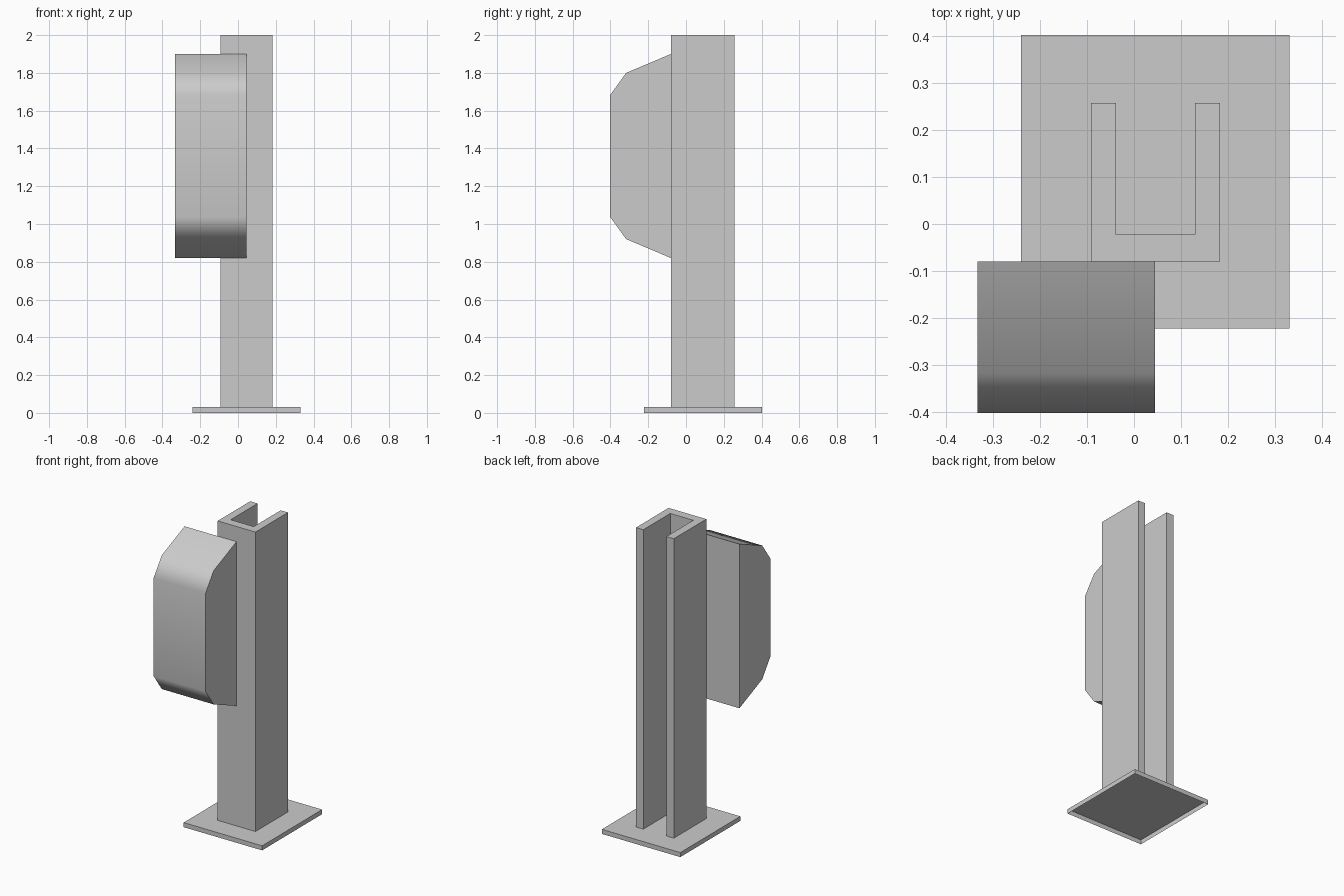
import bpy, bmesh
from math import radians
from mathutils import Vector

if "Cube" in bpy.data.objects:
    bpy.data.objects.remove(bpy.data.objects["Cube"])


def prism(name, outline, offset, open_start=False):
    """Sweep a flat outline along an offset; optionally leave the start open."""
    bm = bmesh.new()
    start = bm.faces.new([bm.verts.new(p) for p in outline])
    # Keep the starting cap, then extrude a copy of it
    result = bmesh.ops.extrude_face_region(bm, geom=[start], use_keep_orig=True)
    moved = [g for g in result["geom"] if isinstance(g, bmesh.types.BMVert)]
    bmesh.ops.translate(bm, verts=moved, vec=Vector(offset))
    bmesh.ops.recalc_face_normals(bm, faces=bm.faces)
    if open_start:
        bmesh.ops.delete(bm, geom=[start], context="FACES_ONLY")
    mesh = bpy.data.meshes.new(name)
    bm.to_mesh(mesh)
    bm.free()
    obj = bpy.data.objects.new(name, mesh)
    bpy.context.collection.objects.link(obj)
    return obj


# Base plate: a shallow tray, open underneath
x0, x1, y0, y1 = -0.24, 0.331, -0.222, 0.402
prism("base_plate", [(x0, y0, 0), (x1, y0, 0), (x1, y1, 0), (x0, y1, 0)],
      (0, 0, 0.03), open_start=True)

# Post: U-shaped channel, open towards the back
channel = [(-0.092, -0.08), (0.183, -0.08), (0.183, 0.258), (0.13, 0.258),
           (0.13, -0.022), (-0.038, -0.022), (-0.038, 0.258), (-0.092, 0.258)]
prism("channel_post", [(x, y, 0.03) for x, y in channel], (0, 0, 1.97))

# Front housing: half profile mirrored about its mid height
mid_z = 1.36
half = [(-0.08, 0.54), (-0.317, 0.44), (-0.402, 0.322)]
profile = [(y, mid_z + h) for y, h in half] + [(y, mid_z - h) for y, h in reversed(half)]
housing = prism("front_housing", [(-0.333, y, z) for y, z in profile], (0.378, 0, 0))

# Soft shading across the front bends, sharp at the sides and back
bpy.context.view_layer.objects.active = housing
housing.select_set(True)
bpy.ops.object.shade_smooth_by_angle(angle=radians(40))
weighted = housing.modifiers.new("weighted_normals", "WEIGHTED_NORMAL")
weighted.keep_sharp = True
